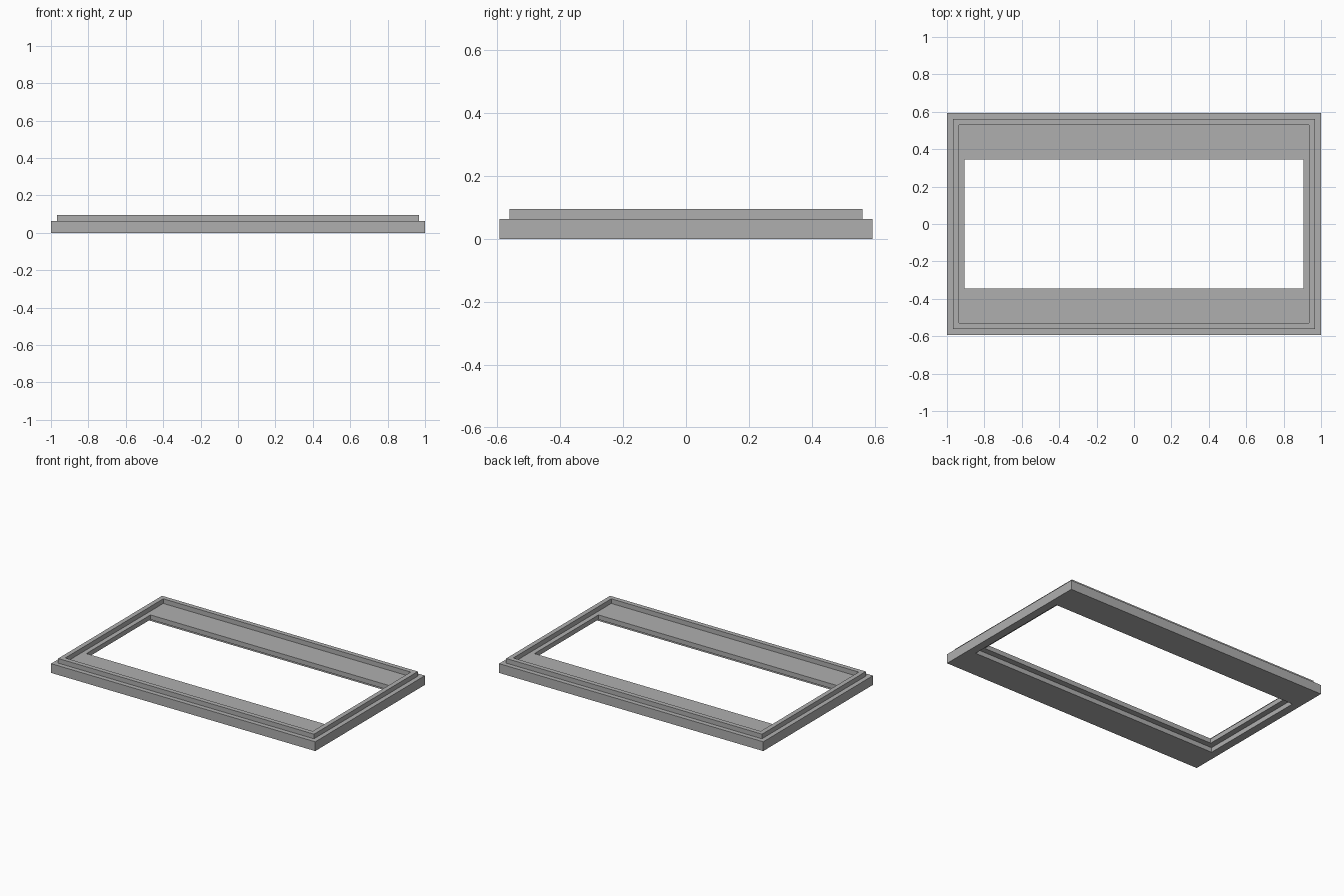
import bpy
import bmesh

# Remove the default cube
cube = bpy.data.objects.get("Cube")
if cube:
    bpy.data.objects.remove(cube, do_unlink=True)

# Overall half sizes and step heights
HALF_X, HALF_Y = 1.0, 0.593
STEP = 0.0317
BASE_TOP, LIP_TOP = 2 * STEP, 3 * STEP

# Plain grey plastic
grey = bpy.data.materials.new("plain_grey")
grey.use_nodes = True
colour = (0.43, 0.43, 0.43, 1.0)
grey.diffuse_color = colour
grey.node_tree.nodes["Principled BSDF"].inputs["Base Color"].default_value = colour

# Closed cross-section: inset along x, inset along y, height
profile = [
    (0, 0, 0),                        # outer bottom edge
    (0, 0, BASE_TOP),                 # outer top edge
    (STEP, STEP, BASE_TOP),           # foot of the lip
    (STEP, STEP, LIP_TOP),            # lip outer edge
    (2 * STEP, 2 * STEP, LIP_TOP),    # lip inner edge
    (2 * STEP, 2 * STEP, BASE_TOP),   # inner floor
    (0.095, 0.247, BASE_TOP),         # opening, top edge
    (0.095, 0.247, STEP),             # opening, lower edge
    (0.055, 0.207, STEP),             # rebate under the opening
    (0.055, 0.207, 0),                # rebate bottom edge
]


def rectangle_loft(name, section, material):
    """Sweep a closed section round a rectangle with mitred corners."""
    bm = bmesh.new()
    rings = []
    for inset_x, inset_y, z in section:
        x, y = HALF_X - inset_x, HALF_Y - inset_y
        corners = [(-x, -y), (x, -y), (x, y), (-x, y)]
        rings.append([bm.verts.new((cx, cy, z)) for cx, cy in corners])
    for i, lower in enumerate(rings):
        upper = rings[(i + 1) % len(rings)]
        for j in range(4):
            k = (j + 1) % 4
            bm.faces.new((lower[j], lower[k], upper[k], upper[j]))
    bmesh.ops.recalc_face_normals(bm, faces=bm.faces)
    mesh = bpy.data.meshes.new(name)
    bm.to_mesh(mesh)
    bm.free()
    mesh.materials.append(material)
    obj = bpy.data.objects.new(name, mesh)
    bpy.context.collection.objects.link(obj)
    return obj


# Stepped rectangular frame
rectangle_loft("bezel_frame", profile, grey)
